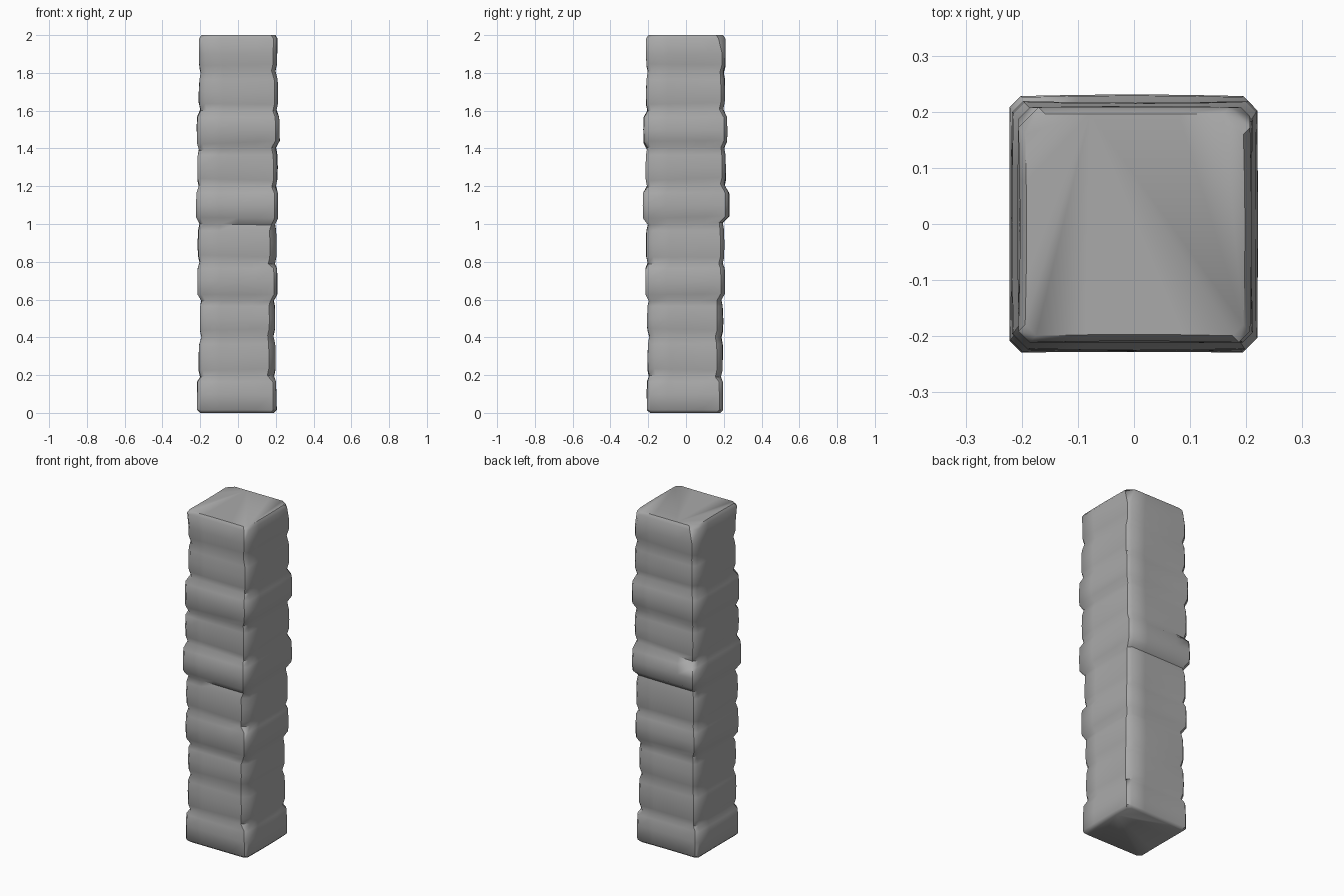
import bpy, bmesh, math, random

random.seed(7)
cube = bpy.data.objects.get("Cube")
if cube:
    bpy.data.objects.remove(cube, do_unlink=True)

stone = bpy.data.materials.new("grey stone")
stone.use_nodes = True
GREY = (0.4, 0.4, 0.4, 1)
stone.diffuse_color = GREY
stone.node_tree.nodes["Principled BSDF"].inputs["Base Color"].default_value = GREY

# Half widths of each stone course, bottom to top: -x, +x, -y, +y
COURSES = [(.216, .203, .206, .197), (.207, .199, .203, .194), (.202, .196, .206, .195),
           (.215, .207, .215, .207), (.211, .204, .210, .203), (.222, .213, .229, .228),
           (.215, .208, .214, .211), (.217, .220, .224, .219), (.206, .212, .211, .206),
           (.206, .207, .211, .208)]
# Larger chips on single corners, by (course, corner)
CHIPS = {(1, 1): .035, (2, 1): .03, (4, 1): .035, (1, 2): .03, (2, 2): .03,
         (8, 0): .032, (9, 0): .032, (7, 0): .028}
CORNERS = [(-1, -1), (1, -1), (1, 1), (-1, 1)]
HEIGHT = 0.2
SPANS = 4


def make_ring(bm, z, half, cuts, slope=(0, 0, 0, 0)):
    """Chamfered square, with extra points along each side for soft dips."""
    x0, x1, y0, y1 = half
    outline = []
    for i, (sx, sy) in enumerate(CORNERS):
        x, y, c = (x1 if sx > 0 else -x0), (y1 if sy > 0 else -y0), cuts[i]
        pair = [(x, y - sy * c), (x - sx * c, y)]
        outline += pair if sx * sy > 0 else pair[::1]
    # Order each corner counter-clockwise
    for i in (1, 3):
        outline[2 * i], outline[2 * i + 1] = outline[2 * i + 1], outline[2 * i]
    verts = []
    for i in range(4):
        verts.append(bm.verts.new((*outline[2 * i], z + slope[i])))
        a, b = outline[2 * i + 1], outline[(2 * i + 2) % 8]
        for k in range(SPANS + 1):
            t = k / SPANS
            dz = slope[i] * (1 - t) + slope[(i + 1) % 4] * t
            wave = 0.003 * math.sin(math.pi * t) * math.sin(z * 9 + i * 2)
            px, py = a[0] + (b[0] - a[0]) * t, a[1] + (b[1] - a[1]) * t
            nx, ny = [(0, -1), (1, 0), (0, 1), (-1, 0)][i]
            verts.append(bm.verts.new((px + nx * wave, py + ny * wave, z + dz)))
    return verts


def shrink(half, d):
    return [h - d for h in half]


# Stacked courses as one skin, pinched at every joint
bm = bmesh.new()
rings = []
for n, half in enumerate(COURSES):
    z = n * HEIGHT
    cuts = [CHIPS.get((n, i), random.uniform(.016, .023)) for i in range(4)]
    if n == 0:
        rings.append(make_ring(bm, 0, shrink(half, .015), cuts))
        rings.append(make_ring(bm, .015, half, cuts))
    else:
        joint = [min(a, b) - .009 for a, b in zip(half, COURSES[n - 1])]
        slope = [random.uniform(-.012, .012) for _ in CORNERS]
        rings.append(make_ring(bm, z, joint, cuts, slope))
        rings.append(make_ring(bm, z + .035, shrink(half, .001), cuts, slope))
    rings.append(make_ring(bm, z + .1, half, cuts))
    if n < len(COURSES) - 1:
        rings.append(make_ring(bm, z + .165, shrink(half, .002), cuts))
    else:
        cuts = [.02, .02, .036, .036]
        rings.append(make_ring(bm, z + .182, half, cuts))
        rings.append(make_ring(bm, z + HEIGHT, shrink(half, .012), cuts))

for low, high in zip(rings, rings[1:]):
    count = len(low)
    for i in range(count):
        j = (i + 1) % count
        bm.faces.new((low[i], low[j], high[j], high[i]))
bm.faces.new(rings[0][::-1])
bm.faces.new(rings[-1])
bmesh.ops.recalc_face_normals(bm, faces=bm.faces)

mesh = bpy.data.meshes.new("stone_pillar")
bm.to_mesh(mesh)
bm.free()
mesh.materials.append(stone)
pillar = bpy.data.objects.new("stone_pillar", mesh)
bpy.context.collection.objects.link(pillar)
bpy.context.view_layer.objects.active = pillar
pillar.select_set(True)
bpy.ops.object.shade_smooth_by_angle(angle=math.radians(50))
